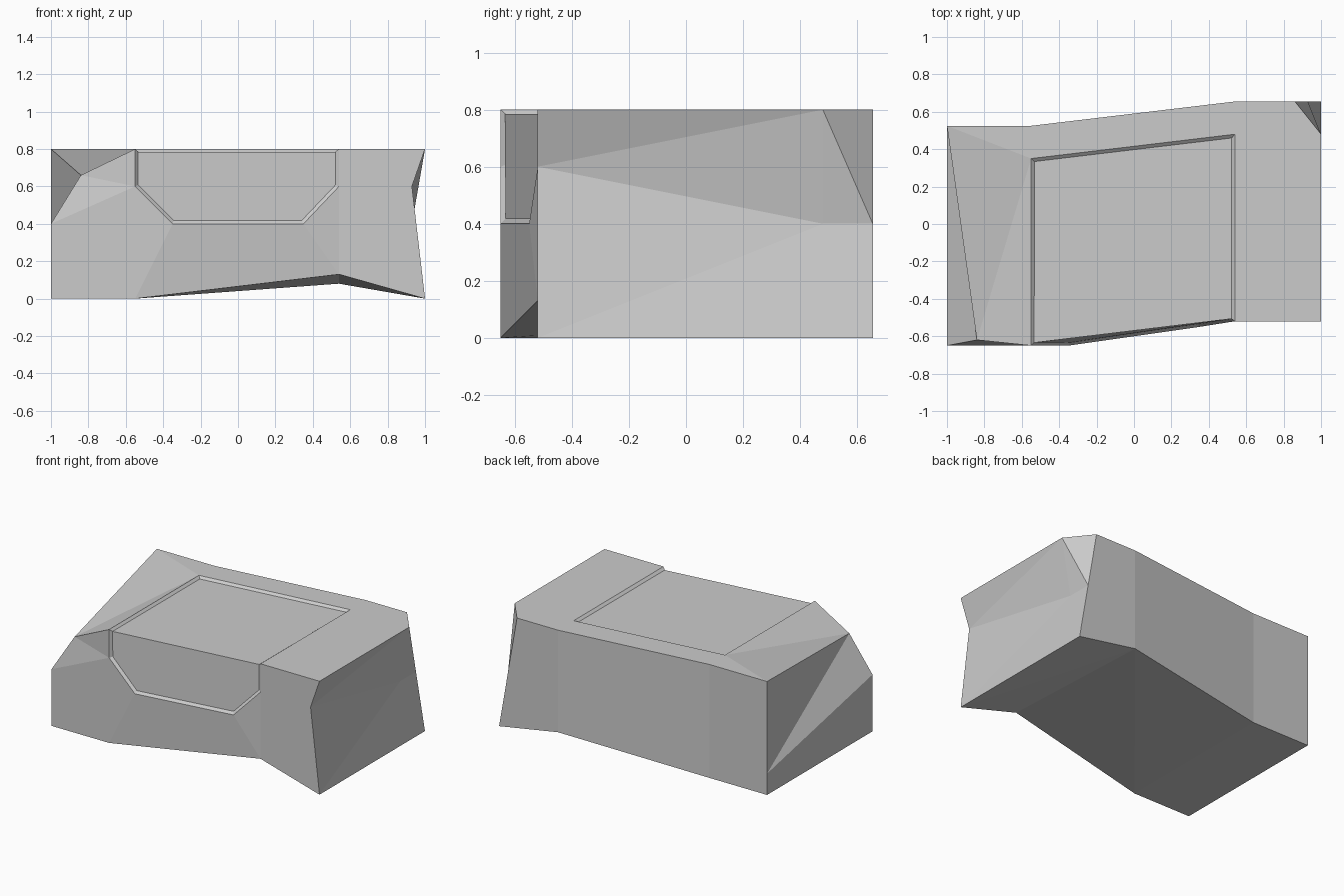
import bpy
import bmesh

cube = bpy.data.objects.get("Cube")
if cube:
    bpy.data.objects.remove(cube, do_unlink=True)


def make_material(name, color):
    mat = bpy.data.materials.new(name)
    mat.use_nodes = True
    mat.diffuse_color = color
    mat.node_tree.nodes["Principled BSDF"].inputs["Base Color"].default_value = color
    return mat


stone = make_material("stone grey", (0.6, 0.6, 0.6, 1))

TOP, MID = 0.8, 0.4
LEFT, RIGHT = -0.55, 0.54      # bends of the block
FRONT, FRONT_R = -0.65, -0.52  # front wall before and after the bend
BACK, BACK_L = 0.655, 0.525    # back wall before and after the bend

corners = {
    # underside
    "fl": (-1, FRONT, 0), "fm": (LEFT, FRONT, 0),
    "fn": (RIGHT, FRONT_R, 0.13), "fr": (1, FRONT_R, 0),
    "br": (1, BACK, 0), "bn": (RIGHT, BACK, 0.08),
    "bm": (LEFT, BACK_L, 0), "bl": (-1, BACK_L, 0),
    # top rim
    "tbl": (-1, BACK_L, TOP), "tbm": (LEFT, BACK_L, TOP),
    "tbn": (RIGHT, BACK, TOP), "tbr": (0.86, BACK, TOP),
    "tr": (1, 0.48, TOP), "tfr": (1, FRONT_R, TOP),
    # sunken panel outline
    "p_fl": (LEFT, FRONT, TOP), "p_fr": (RIGHT, FRONT_R, TOP),
    "p_br": (RIGHT, 0.48, TOP), "p_bl": (LEFT, 0.35, TOP),
    "p_sl": (LEFT, FRONT, 0.6), "p_sr": (RIGHT, FRONT_R, 0.6),
    "p_dl": (-0.35, FRONT, MID), "p_dr": (0.35, -0.55, MID),
    # chipped ends
    "chip": (-0.84, -0.62, 0.66), "chip_f": (-1, FRONT, MID), "chip_b": (-1, BACK_L, 0.15),
    "dent": (0.93, FRONT_R, 0.6), "dent_m": (0.93, 0.48, MID), "dent_b": (0.93, BACK, MID),
}

panel = ["p_fl p_fr p_br p_bl", "p_sl p_dl p_dr p_sr p_fr p_fl"]
facets = [
    # top
    "tbl p_bl tbm", "tbm p_bl p_br tbn", "tbn p_br tr tbr", "p_br p_fr tfr tr",
    # chipped corner
    "tbl chip p_bl", "p_bl chip p_fl", "p_fl chip p_sl",
    "tbl chip_b chip", "chip_b chip_f chip", "bl fl chip_f chip_b",
    # front
    "chip_f p_sl chip", "chip_f fl fm p_dl p_sl", "p_dl fm fn p_dr",
    "p_dr fn p_sr", "p_sr fn fr dent tfr p_fr",
    # dented end
    "dent tr tfr", "dent dent_m tr", "dent_m dent_b tr", "dent_b tbr tr",
    "fr dent_m dent", "fr br dent_b dent_m",
    # back
    "br bn tbn tbr dent_b", "bn bm tbm tbn", "bm bl chip_b tbl tbm",
    # underside
    "fl bl bm fm", "fm bm bn", "fm bn fn", "fn bn fr", "fr bn br",
]

bm = bmesh.new()
verts = {name: bm.verts.new(co) for name, co in corners.items()}


def add_face(names):
    return bm.faces.new([verts[n] for n in names.split()])


panel_faces = [add_face(f) for f in panel]
for f in facets:
    add_face(f)
bmesh.ops.recalc_face_normals(bm, faces=bm.faces)

# sink the panel that wraps over the front edge
bmesh.ops.inset_region(bm, faces=panel_faces, thickness=0.018, depth=-0.015,
                       use_boundary=True, use_even_offset=True)

mesh = bpy.data.meshes.new("rock_block")
bm.to_mesh(mesh)
bm.free()
mesh.materials.append(stone)
rock = bpy.data.objects.new("rock_block", mesh)
bpy.context.collection.objects.link(rock)
